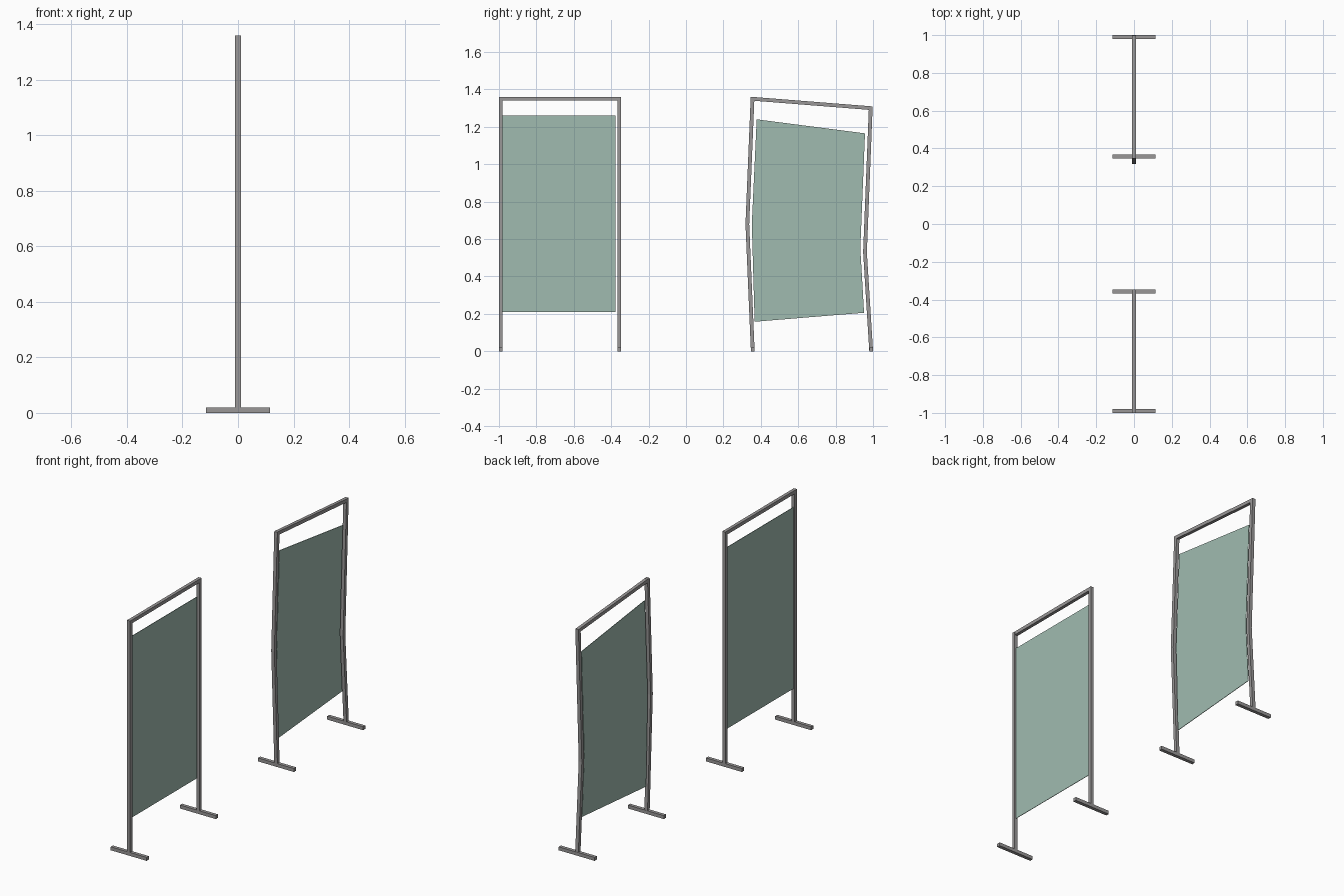
import bpy, bmesh
from mathutils import Vector

if "Cube" in bpy.data.objects:
    bpy.data.objects.remove(bpy.data.objects["Cube"])


def material(name, rgb):
    m = bpy.data.materials.new(name)
    m.diffuse_color = (*rgb, 1)
    m.use_nodes = True
    m.node_tree.nodes["Principled BSDF"].inputs["Base Color"].default_value = m.diffuse_color
    return m


METAL = material("grey metal", (0.32, 0.31, 0.31))
FABRIC = material("sage green", (0.352, 0.497, 0.434))


def prism(name, outline, half_x, mat):
    """Extrude a (y, z) outline symmetrically across x."""
    bm = bmesh.new()
    face = bm.faces.new([bm.verts.new((-half_x, y, z)) for y, z in outline])
    ext = bmesh.ops.extrude_face_region(bm, geom=[face])
    moved = [g for g in ext["geom"] if isinstance(g, bmesh.types.BMVert)]
    bmesh.ops.translate(bm, verts=moved, vec=(2 * half_x, 0, 0))
    bmesh.ops.recalc_face_normals(bm, faces=bm.faces)
    me = bpy.data.meshes.new(name)
    bm.to_mesh(me)
    bm.free()
    me.materials.append(mat)
    ob = bpy.data.objects.new(name, me)
    bpy.context.collection.objects.link(ob)
    return ob


def post(name, path, w=0.01):
    """Upright tube following a (y, z) path, cut level at both ends."""
    left = [(y - w, z) for y, z in path]
    right = [(y + w, z) for y, z in reversed(path)]
    prism(name, left + right, 0.01, METAL)


def rail(name, a, b, h=0.01):
    prism(name, [(a[0], a[1] - h), (b[0], b[1] - h),
                 (b[0], b[1] + h), (a[0], a[1] + h)], 0.0095, METAL)


def foot(name, y):
    prism(name, [(y - 0.01, 0), (y + 0.01, 0),
                 (y + 0.01, 0.02), (y - 0.01, 0.02)], 0.115, METAL)


def screen(prefix, near, far, panel):
    post(prefix + "_near_post", near)
    post(prefix + "_far_post", far)
    rail(prefix + "_top_rail", (near[-1][0], near[-1][1] - 0.01),
         (far[-1][0], far[-1][1] - 0.01))
    foot(prefix + "_near_foot", near[0][0])
    foot(prefix + "_far_foot", far[0][0])
    prism(prefix + "_panel", panel, 0.0015, FABRIC)


# Straight screen
screen("straight_screen",
       [(-0.99, 0), (-0.99, 1.36)],
       [(-0.357, 0), (-0.357, 1.36)],
       [(-0.982, 0.21), (-0.376, 0.21), (-0.376, 1.26), (-0.982, 1.26)])

# Bent screen
screen("bent_screen",
       [(0.357, 0), (0.328, 0.68), (0.356, 1.36)],
       [(0.99, 0), (0.957, 0.53), (0.988, 1.31)],
       [(0.367, 0.158), (0.952, 0.206), (0.932, 0.55),
        (0.957, 1.165), (0.378, 1.24), (0.352, 0.68)])
